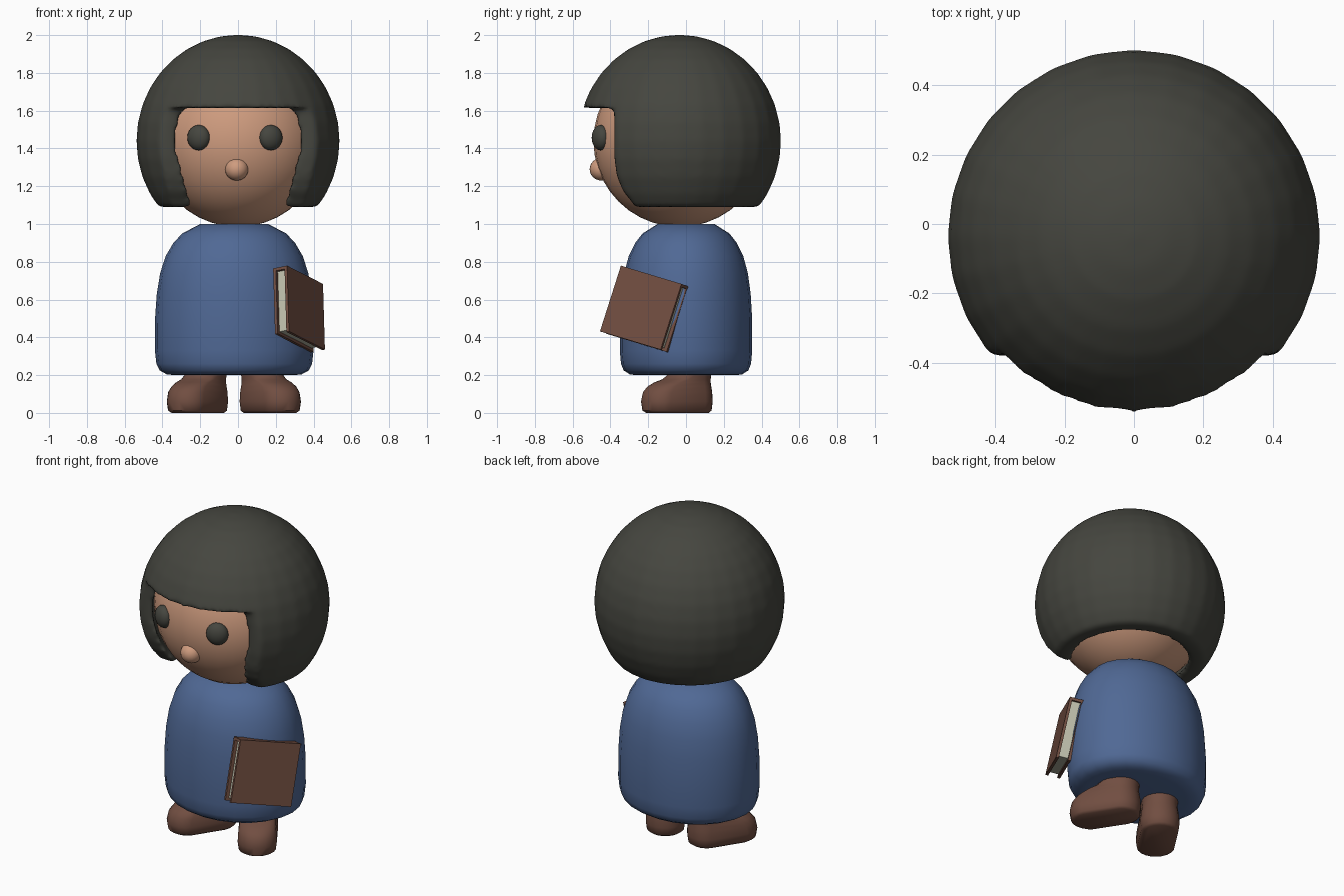
import bpy, bmesh, math
from mathutils import Matrix, Vector

if "Cube" in bpy.data.objects:
    bpy.data.objects.remove(bpy.data.objects["Cube"])


def material(name, rgb):
    m = bpy.data.materials.new(name)
    m.diffuse_color = (*rgb, 1)
    m.use_nodes = True
    m.node_tree.nodes["Principled BSDF"].inputs["Base Color"].default_value = m.diffuse_color
    return m


HAIR = material("charcoal", (0.060, 0.061, 0.050))
SKIN = material("skin", (0.62, 0.33, 0.21))
BLUE = material("blue_cloth", (0.080, 0.140, 0.300))
BROWN = material("brown_leather", (0.165, 0.076, 0.053))
PAPER = material("paper", (0.52, 0.52, 0.41))


def add(name, bm, mat, smooth=None):
    bmesh.ops.recalc_face_normals(bm, faces=bm.faces)
    me = bpy.data.meshes.new(name)
    bm.to_mesh(me)
    bm.free()
    ob = bpy.data.objects.new(name, me)
    bpy.context.collection.objects.link(ob)
    me.materials.append(mat)
    if smooth:
        activate(ob)
        bpy.ops.object.shade_smooth_by_angle(angle=math.radians(smooth))
    return ob


def activate(ob):
    bpy.ops.object.select_all(action='DESELECT')
    ob.select_set(True)
    bpy.context.view_layer.objects.active = ob


def ellipsoid(name, center, radii, mat, seg=28, rings=18, turn=0):
    bm = bmesh.new()
    m = Matrix.Translation(center) @ Matrix.Rotation(turn, 4, 'Z') @ Matrix.Diagonal((*radii, 1))
    bmesh.ops.create_uvsphere(bm, u_segments=seg, v_segments=rings, radius=1, matrix=m)
    return add(name, bm, mat, 60)


def loft(name, rings, mat, smooth=40):
    """Skin a stack of closed rings and cap both ends."""
    bm = bmesh.new()
    loops = [[bm.verts.new(p) for p in r] for r in rings]
    n = len(loops[0])
    for a, b in zip(loops, loops[1:]):
        for i in range(n):
            j = (i + 1) % n
            bm.faces.new((a[i], a[j], b[j], b[i]))
    bm.faces.new(loops[0])
    bm.faces.new(loops[-1])
    return add(name, bm, mat, smooth)


def modify(ob, kind, **settings):
    activate(ob)
    mod = ob.modifiers.new(kind.lower(), kind)
    for k, v in settings.items():
        setattr(mod, k, v)
    bpy.ops.object.modifier_apply(modifier=mod.name)


def cut(ob, cutter):
    modify(ob, 'BOOLEAN', operation='DIFFERENCE', solver='EXACT', object=cutter)
    bpy.data.objects.remove(cutter)


# Head, eyes and nose
C = Vector((0, -0.035, 1.44))
ellipsoid("head", C, (0.455, 0.455, 0.455), SKIN, 32, 20)
for side, x in (("left", -0.208), ("right", 0.174)):
    ellipsoid(side + "_eye", (x, -0.035 - math.sqrt(0.204 - x * x), 1.457),
              (0.064, 0.044, 0.067), HAIR, 20, 12, math.atan2(x, 0.41))
ellipsoid("nose", (-0.007, -0.448, 1.29), (0.062, 0.062, 0.06), SKIN, 20, 12)

# Hair: hollow ball with an open face, a fringe and a flat lower rim
hair = ellipsoid("hair", C, (0.539, 0.539, 0.562), HAIR)
cut(hair, ellipsoid("cavity", C, (0.468, 0.468, 0.468), SKIN, 32, 20))
side_profile = [(-1, 1.615), (-0.38, 1.615), (-0.38, 1.36), (-0.365, 1.25),
                (-0.33, 1.17), (-0.28, 1.11), (-0.25, 1.0), (-1, 1.0)]
cut(hair, loft("front_cutter", [[(x, y, z) for y, z in side_profile] for x in (-1, 1)], HAIR))
face_half = [(0.235, 1.0), (0.25, 1.12), (0.28, 1.22), (0.31, 1.35),
             (0.318, 1.48), (0.312, 1.56), (0.29, 1.6), (0.25, 1.615)]
face_profile = face_half + [(-x, z) for x, z in reversed(face_half)]
cut(hair, loft("face_cutter", [[(x, y, z) for x, z in face_profile] for y in (-0.385, -0.24)], HAIR))
bm = bmesh.new()
bmesh.ops.create_cube(bm, size=1, matrix=Matrix.Translation((0, 0, 0.59)) @ Matrix.Diagonal((3, 3, 1, 1)))
cut(hair, add("rim_cutter", bm, HAIR))
modify(hair, 'REMESH', mode='VOXEL', voxel_size=0.016)
modify(hair, 'SMOOTH', factor=0.5, iterations=8)
hair.data.materials.clear()
hair.data.materials.append(HAIR)
hair.data.polygons.foreach_set("material_index", [0] * len(hair.data.polygons))
activate(hair)
bpy.ops.object.shade_smooth()

# Robe: oval lathe
robe = [(0.30, 0.20), (0.355, 0.203), (0.395, 0.225), (0.412, 0.26), (0.42, 0.33), (0.419, 0.5),
        (0.41, 0.63), (0.392, 0.74), (0.363, 0.83), (0.322, 0.90), (0.275, 0.95), (0.18, 1.0)]
loft("robe", [[(-0.02 + r * math.cos(t * math.tau / 24), 0.835 * r * math.sin(t * math.tau / 24), z)
               for t in range(24)] for r, z in robe], BLUE, 50)

# Boots: stacked rounded soles that shrink toward the ankle (radius, toe reach, height)
boot = [(0.090, 0.180, 0.0), (0.106, 0.185, 0.012), (0.112, 0.187, 0.06), (0.109, 0.178, 0.11),
        (0.104, 0.155, 0.14), (0.101, 0.115, 0.162), (0.101, 0.065, 0.178), (0.104, 0.03, 0.20),
        (0.104, 0.02, 0.24)]
for side, s in (("left", -1), ("right", 1)):
    rings = []
    for r, d, z in boot:
        ring = []
        for k in range(20):
            a = (k + 0.5) * math.tau / 20
            p = Vector((r * math.cos(a), r * math.sin(a) - (d if k >= 10 else 0), z))
            p.rotate(Matrix.Rotation(math.radians(33), 3, 'Z'))
            ring.append((-0.022 + s * (0.142 + p.x), 0.03 + p.y, z))
        rings.append(ring)
    loft(side + "_boot", rings, BROWN, 50)

# Book: two covers, a spine on the upper edge and a page block
h = Vector((-0.01, 0.11, 0.345)).normalized()
w = Vector((0.51, 0.86, -0.26))
w = (w - h * w.dot(h)).normalized()
n = w.cross(h)
frame = Matrix((w, h, n)).transposed().to_4x4()
frame.translation = (0.323, -0.22, 0.55)
W, H, T, t = 0.385, 0.365, 0.085, 0.016


def slab(name, center, size, mat):
    bm = bmesh.new()
    bmesh.ops.create_cube(bm, size=1, matrix=frame @ Matrix.Translation(center) @ Matrix.Diagonal((*size, 1)))
    add(name, bm, mat)


slab("outer_cover", (0, 0, (T - t) / 2), (W, H, t), BROWN)
slab("inner_cover", (0, 0, -(T - t) / 2), (W, H, t), BROWN)
slab("book_spine", (0, (H - t) / 2, 0), (W, t, T - 2 * t), BROWN)
slab("pages", (0, 0, 0), (W - 0.04, H - 2 * t, T - 2 * t), PAPER)
